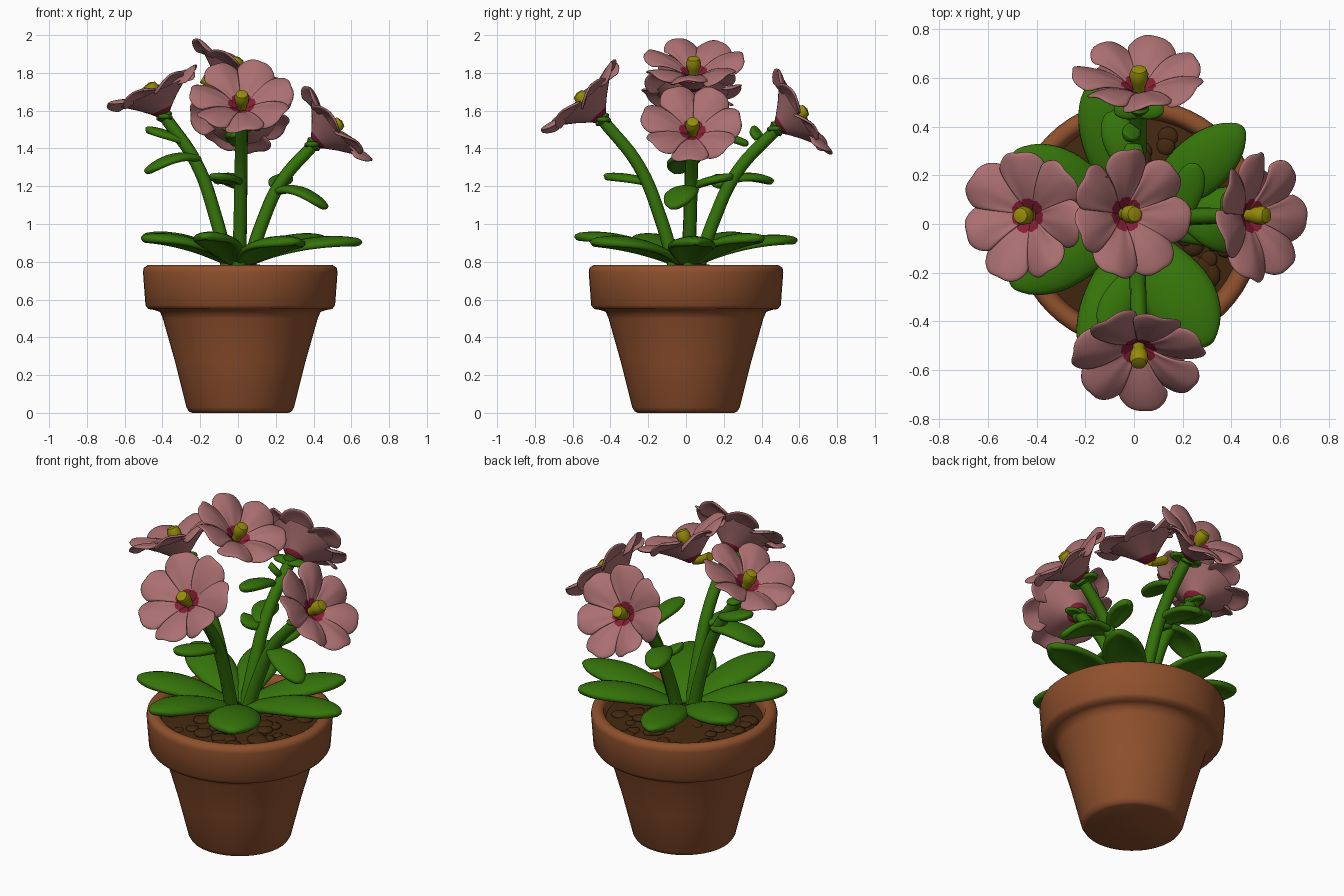
import bpy, bmesh, math, random
from mathutils import Vector

random.seed(4)
cube = bpy.data.objects.get("Cube")
if cube:
    bpy.data.objects.remove(cube, do_unlink=True)


def material(name, rgb):
    m = bpy.data.materials.new(name)
    m.use_nodes = True
    m.diffuse_color = (*rgb, 1)
    bsdf = next(n for n in m.node_tree.nodes if n.type == 'BSDF_PRINCIPLED')
    bsdf.inputs["Base Color"].default_value = (*rgb, 1)
    return m


TERRACOTTA = material("terracotta", (0.275, 0.081, 0.026))
SOIL = material("dark soil", (0.055, 0.021, 0.005))
GREEN = material("leaf green", (0.036, 0.175, 0.003))
PINK = material("dusty pink", (0.41, 0.16, 0.165))
THROAT = material("crimson throat", (0.24, 0.012, 0.036))
YELLOW = material("pistil yellow", (0.3, 0.26, 0.003))


def finish(name, bm, mats, thickness=0, subdivide=0, angle=50):
    bmesh.ops.recalc_face_normals(bm, faces=bm.faces)
    me = bpy.data.meshes.new(name)
    bm.to_mesh(me)
    bm.free()
    ob = bpy.data.objects.new(name, me)
    bpy.context.collection.objects.link(ob)
    for m in mats:
        me.materials.append(m)
    if thickness:
        mod = ob.modifiers.new("thickness", 'SOLIDIFY')
        mod.thickness, mod.offset = thickness, 0
    if subdivide:
        ob.modifiers.new("soften", 'SUBSURF').levels = subdivide
        ob.modifiers["soften"].render_levels = subdivide
    bpy.ops.object.select_all(action='DESELECT')
    ob.select_set(True)
    bpy.context.view_layer.objects.active = ob
    bpy.ops.object.shade_smooth_by_angle(angle=math.radians(angle))
    return ob


def lathe(name, profile, mat, steps=56, centre=(0, 0, 0), axis=(0, 0, 1)):
    bm = bmesh.new()
    vs = [bm.verts.new((r, 0, z)) for r, z in profile]
    edges = [bm.edges.new(p) for p in zip(vs, vs[1:])]
    bmesh.ops.spin(bm, geom=vs + edges, cent=(0, 0, 0), axis=(0, 0, 1),
                   angle=math.tau, steps=steps)
    bmesh.ops.remove_doubles(bm, verts=bm.verts, dist=0.0005)
    ob = finish(name, bm, [mat])
    ob.location = centre
    ob.rotation_euler = Vector(axis).to_track_quat('Z', 'Y').to_euler()


def grid(bm, rows, cols, point, mat_rule=lambda i: 0):
    vs = [[bm.verts.new(point(i / rows, 2 * j / cols - 1)) for j in range(cols + 1)]
          for i in range(rows + 1)]
    for i in range(rows):
        for j in range(cols):
            f = bm.faces.new((vs[i][j], vs[i + 1][j], vs[i + 1][j + 1], vs[i][j + 1]))
            f.material_index = mat_rule(i)


def tube(name, points, radius, mat, taper=0.88):
    cu = bpy.data.curves.new(name, 'CURVE')
    cu.dimensions, cu.bevel_depth, cu.bevel_resolution = '3D', radius, 3
    cu.resolution_u, cu.use_fill_caps = 8, True
    sp = cu.splines.new('BEZIER')
    sp.bezier_points.add(len(points) - 1)
    for k, (bp, p) in enumerate(zip(sp.bezier_points, points)):
        bp.co = p
        bp.handle_left_type = bp.handle_right_type = 'AUTO'
        bp.radius = 1 + (taper - 1) * k / (len(points) - 1)
    ob = bpy.data.objects.new(name, cu)
    bpy.context.collection.objects.link(ob)
    cu.materials.append(mat)
    bpy.ops.object.select_all(action='DESELECT')
    ob.select_set(True)
    bpy.context.view_layer.objects.active = ob
    bpy.ops.object.convert(target='MESH')
    bpy.ops.object.shade_smooth_by_angle(angle=math.radians(50))


def leaf(name, start, tip, half_width, arch, thickness=0.026):
    a, b = Vector(start), Vector(tip)
    side = (b - a).cross(Vector((0, 0, 1))).normalized()

    def point(t, u):
        # obovate outline, edges drooping to either side of the midrib
        w = half_width * max(0, math.sin(math.pi * t ** 1.35)) ** 0.6 + 0.012 + 0.016 * (1 - t)
        p = a.lerp(b, t) + side * (u * w)
        p.z += arch * 4 * t * (1 - t) - 0.28 * w * (u * u - 0.3)
        return p

    bm = bmesh.new()
    grid(bm, 10, 4, point)
    finish(name, bm, [GREEN], thickness, 1)


def flower(name, centre, normal, spin, petals=7, radius=0.278, depth=0.165):
    n = Vector(normal).normalized()
    bm = bmesh.new()
    for k in range(petals):
        size = radius * random.uniform(0.95, 1.04)
        lift = random.uniform(-0.01, 0.01)

        def point(t, u):
            # rounded end with a shallow notch, face dished towards the middle
            end = size * (1 - 0.2 * abs(u) ** 3 - 0.05 * max(0, 1 - 3 * abs(u)))
            r = 0.01 + (end - 0.01) * t
            ang = spin + math.tau * k / petals + u * math.pi / petals * 1.1
            h = -0.1 * (1 - t) ** 1.9
            h += t * (0.016 * u + lift) - 0.028 * t * t * u * u + 0.012 * t * math.cos(3 * u)
            return Vector((r * math.cos(ang), r * math.sin(ang), h))

        grid(bm, 8, 8, point, lambda i: 1 if i < 2 else 0)
    ob = finish(name + "_petals", bm, [PINK, THROAT], 0.014, 1, 60)
    ob.location, ob.rotation_euler = centre, n.to_track_quat('Z', 'Y').to_euler()
    # Funnel behind the petals: crimson foot, pink flare
    lathe(name + "_funnel_foot", [(0, -depth), (0.03, -depth), (0.062, -0.132)], THROAT, 28, centre, n)
    lathe(name + "_funnel", [(0.062, -0.132), (0.11, -0.09), (0.19, -0.03)], PINK, 28, centre, n)
    # Pistil with a blunt, swollen tip
    lathe(name + "_pistil", [(0, -0.1), (0.024, -0.1), (0.027, -0.06), (0.037, -0.035),
                             (0.039, -0.005), (0.031, 0.018), (0, 0.027)], YELLOW, 14, centre, n)
    return Vector(centre) - n * depth


# Pot with thick rounded rim
lathe("pot", [(0, 0), (0.255, 0), (0.272, 0.008), (0.285, 0.03), (0.345, 0.27), (0.41, 0.5),
              (0.425, 0.535), (0.455, 0.545), (0.487, 0.55), (0.502, 0.57), (0.515, 0.745),
              (0.511, 0.768), (0.49, 0.782), (0.465, 0.782), (0.447, 0.77), (0.438, 0.74),
              (0.42, 0.64)], TERRACOTTA, centre=(0.012, 0, 0))

# Mounded soil with loose, flattened clumps
lathe("soil", [(0, 0.785), (0.12, 0.775), (0.28, 0.74), (0.44, 0.715)], SOIL, 40, (0.012, 0, 0))
bm = bmesh.new()
for k in range(60):
    r, ang, s = 0.38 * math.sqrt(random.random()), random.uniform(0, math.tau), random.uniform(0.03, 0.06)
    ball = bmesh.ops.create_icosphere(bm, subdivisions=2, radius=s)["verts"]
    for v in ball:
        v.co.z *= 0.35
        v.co += Vector((r * math.cos(ang) + 0.012, r * math.sin(ang), 0.785 - 0.16 * r))
finish("soil_clumps", bm, [SOIL])

# Flowers on bending stems: centre, facing direction
blooms = {
    "front": ((0.02, -0.56, 1.675), (0, -0.69, 0.72)),
    "back": ((0.02, 0.62, 1.595), (0, 0.84, 0.54)),
    "right": ((-0.46, 0.035, 1.725), (-0.41, 0, 0.91)),
    "left": ((0.53, 0.035, 1.53), (0.77, 0, 0.64)),
}
for k, (name, (centre, normal)) in enumerate(blooms.items()):
    base = flower(name + "_flower", centre, normal, 0.3 + k * 0.55)
    n = Vector(normal)
    out = Vector((n.x, n.y, 0)).normalized()
    reach = Vector((base.x, base.y, 0)).dot(out)
    rise = base.z - 0.78
    offset = Vector((base.x, base.y, 0)) - out * reach
    path = [offset * f + out * (reach * g) + Vector((0, 0, 0.78 + rise * h))
            for f, g, h in ((0.3, 0.14, 0), (0.6, 0.3, 0.32), (0.8, 0.56, 0.68))]
    tube(name + "_stem", path + [base], 0.037, GREEN)
    # Calyx cupping the flower base, with small sepals
    lathe(name + "_calyx", [(0, -0.03), (0.03, -0.025), (0.046, -0.005), (0.04, 0.008), (0, 0.008)],
          GREEN, 16, base, n)
    for s in (-1, 1):
        side = out.cross(Vector((0, 0, 1))) * s
        leaf(f"{name}_sepal_{'a' if s < 0 else 'b'}", base - n * 0.02,
             base + side * 0.1 - n * 0.01, 0.02, 0.01, 0.022)

# Top flower leaning to one side, with a stray yellow stalk behind it
flower("top_flower", (-0.005, 0.04, 1.86), (0.45, 0, 0.89), 0.1)
tube("top_flower_stalk", [(-0.08, 0.04, 1.715), (-0.13, 0.04, 1.735), (-0.19, 0.04, 1.77)], 0.022, YELLOW, 1.2)

# Broad rosette leaves: tip and half width
rosette = [((-0.18, -0.59, 0.93), 0.1), ((0.31, -0.5, 0.9), 0.135), ((0.66, 0.05, 0.9), 0.11),
           ((0.45, 0.4, 0.92), 0.105), ((-0.17, 0.59, 0.91), 0.1), ((-0.5, 0.29, 0.93), 0.115),
           ((-0.51, -0.25, 0.92), 0.105)]
for k, (tip, w) in enumerate(rosette):
    leaf(f"rosette_leaf_{k + 1}", (tip[0] * 0.06, tip[1] * 0.06, 0.79), tip, w, 0.05, 0.042)

# Small leaves along the stems: start, tip, half width, arch
small = [((0, -0.2, 1.22), (-0.13, -0.43, 1.25), 0.05, 0.01),
         ((0, 0.2, 1.22), (-0.1, 0.46, 1.22), 0.055, 0.03),
         ((0, 0.2, 1.2), (-0.1, 0.17, 1.25), 0.04, 0.0),
         ((0.2, 0.03, 1.17), (0.47, -0.07, 1.08), 0.07, 0.05),
         ((0.2, 0.04, 1.2), (0.25, 0.25, 1.25), 0.045, 0.01),
         ((-0.2, 0.04, 1.34), (-0.49, -0.05, 1.27), 0.07, 0.045),
         ((-0.27, 0.04, 1.43), (-0.49, 0.08, 1.5), 0.06, 0.01),
         ((0, 0.33, 1.42), (-0.02, 0.06, 1.47), 0.04, 0.02),
         ((0, 0.39, 1.45), (-0.03, 0.35, 1.51), 0.02, 0.0)]
for k, (start, tip, w, arch) in enumerate(small):
    leaf(f"stem_leaf_{k + 1}", start, tip, w, arch, 0.036)
